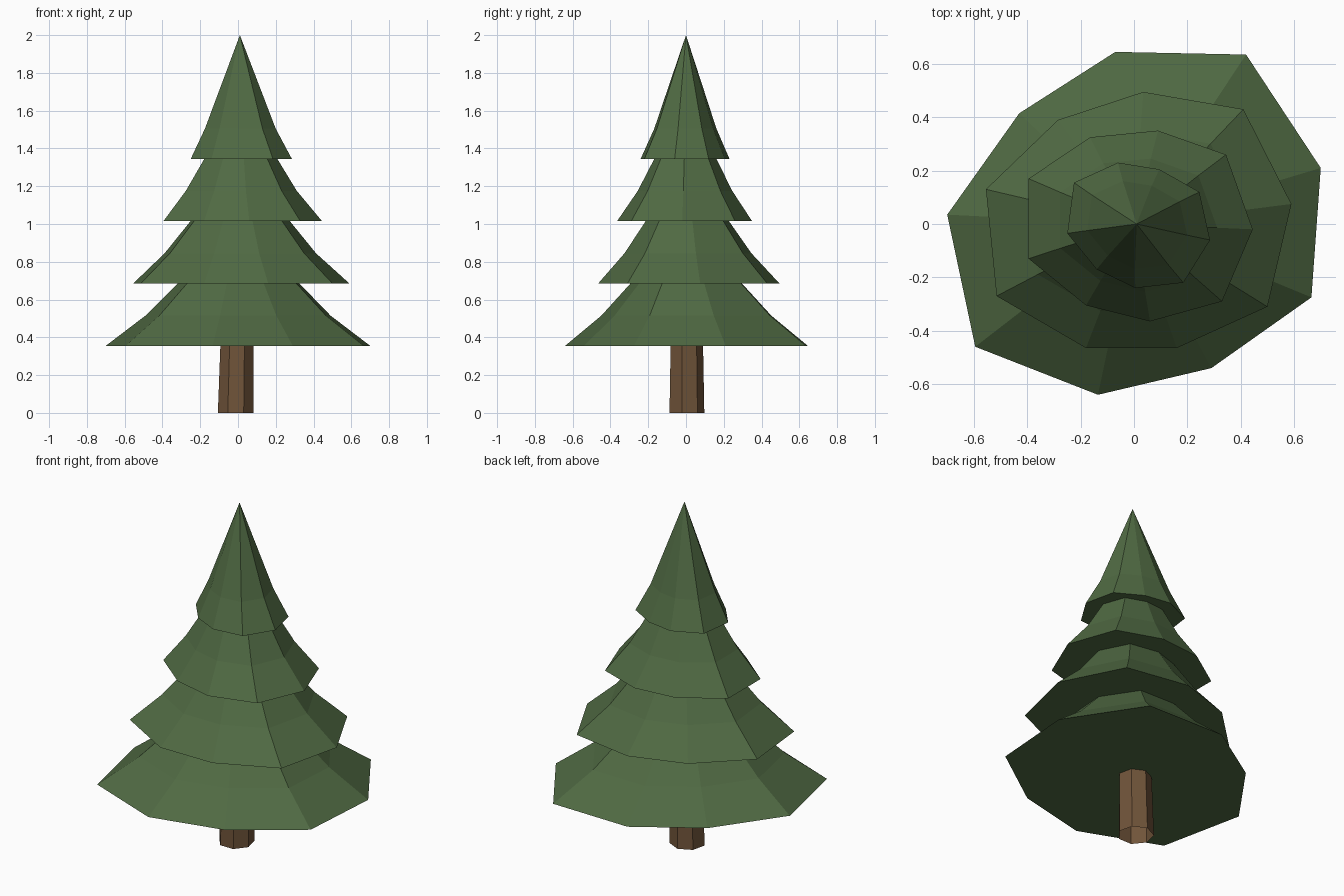
import bpy
import bmesh
from math import cos, sin, tau

default_cube = bpy.data.objects.get("Cube")
if default_cube:
    bpy.data.objects.remove(default_cube, do_unlink=True)


def make_material(name, color):
    material = bpy.data.materials.new(name)
    material.use_nodes = True
    material.diffuse_color = color
    material.node_tree.nodes["Principled BSDF"].inputs["Base Color"].default_value = color
    return material


def finish_object(name, bm, material):
    bmesh.ops.recalc_face_normals(bm, faces=bm.faces)
    mesh = bpy.data.meshes.new(name)
    bm.to_mesh(mesh)
    bm.free()
    mesh.materials.append(material)
    part = bpy.data.objects.new(name, mesh)
    bpy.context.collection.objects.link(part)
    return part


def bridge_rings(bm, lower, upper):
    count = len(lower)
    for i in range(count):
        j = (i + 1) % count
        bm.faces.new((lower[i], lower[j], upper[j], upper[i]))


def make_tier(name, outline, base_z, material):
    """Flared cone: irregular rim, narrower middle ring, sharp tip, flat underside."""
    bm = bmesh.new()
    rim = [bm.verts.new((x, y, base_z)) for x, y in outline]
    middle = [bm.verts.new((x * MIDDLE_SCALE, y * MIDDLE_SCALE, base_z + MIDDLE_RISE))
              for x, y in outline]
    tip = bm.verts.new((0.01, 0, base_z + TIP_RISE))
    bridge_rings(bm, rim, middle)
    for i, vert in enumerate(middle):
        bm.faces.new((vert, middle[(i + 1) % len(middle)], tip))
    bm.faces.new(list(reversed(rim)))
    return finish_object(name, bm, material)


def make_trunk(name, sides, rings, material):
    """Tapered tube, open at the ends."""
    bm = bmesh.new()
    loops = []
    for center_x, radius, z in rings:
        angles = [tau * (i / sides + 1 / 4) for i in range(sides)]
        loops.append([bm.verts.new((center_x + radius * cos(a), radius * sin(a), z))
                      for a in angles])
    bridge_rings(bm, loops[0], loops[1])
    return finish_object(name, bm, material)


MIDDLE_SCALE = 0.7
MIDDLE_RISE = 0.16
TIP_RISE = 0.655

foliage_green = make_material("foliage_green", (0.08, 0.144, 0.056, 1))
bark_brown = make_material("bark_brown", (0.162, 0.089, 0.042, 1))

# Trunk
make_trunk("trunk", 7, [(-0.012, 0.097, 0), (-0.005, 0.09, 0.37)], bark_brown)

# Irregular rims of the foliage tiers, from the bottom up
tier_outlines = {
    "bottom_foliage": [(.42, .635), (-.07, .645), (-.43, .415), (-.7, .035), (-.595, -.46),
                       (-.135, -.64), (.29, -.54), (.665, -.275), (.7, .21)],
    "lower_foliage": [(.41, .43), (.035, .495), (-.285, .39), (-.555, .13), (-.515, -.27),
                      (-.18, -.465), (.16, -.465), (.5, -.31), (.59, .075)],
    "upper_foliage": [(.345, .26), (.09, .35), (-.165, .325), (-.395, .17), (-.395, -.13),
                      (-.18, -.305), (.06, -.365), (.33, -.29), (.445, -.02)],
    "top_foliage": [(.245, .12), (.095, .205), (-.06, .23), (-.225, .155), (-.25, -.035),
                    (-.14, -.17), (.005, -.24), (.185, -.22), (.285, -.06)],
}
for level, (name, outline) in enumerate(tier_outlines.items()):
    make_tier(name, outline, 0.355 + 0.33 * level, foliage_green)
